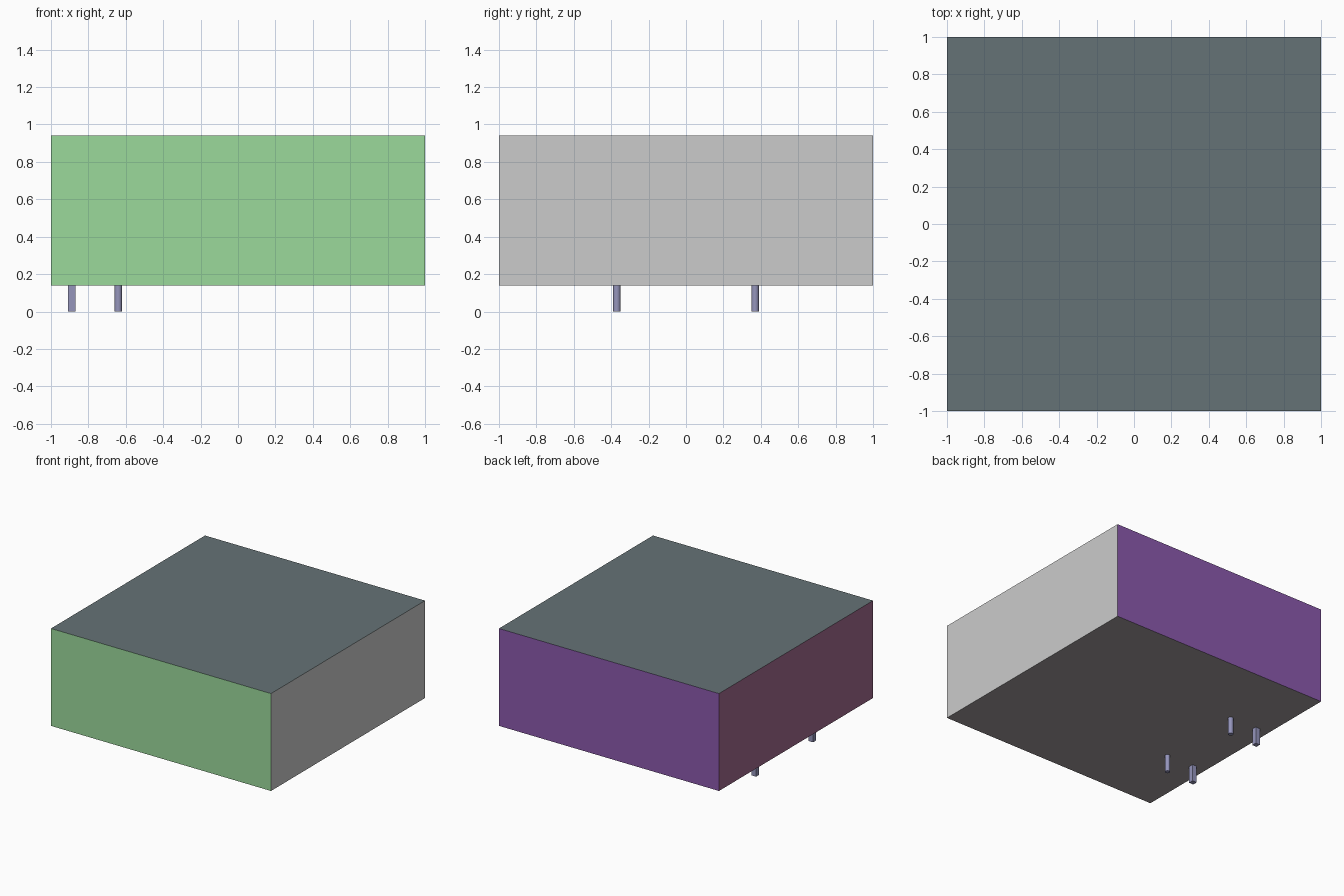
import bpy

if "Cube" in bpy.data.objects:
    bpy.data.objects.remove(bpy.data.objects["Cube"])


def material(name, r, g, b):
    m = bpy.data.materials.new(name)
    m.diffuse_color = (r, g, b, 1)
    m.use_nodes = True
    m.node_tree.nodes["Principled BSDF"].inputs["Base Color"].default_value = m.diffuse_color
    return m


def box(name, centre, size):
    bpy.ops.mesh.primitive_cube_add(size=1, location=centre)
    ob = bpy.context.object
    ob.name = name
    ob.scale = size
    bpy.ops.object.transform_apply(location=False, rotation=False, scale=True)
    return ob


# Main block, one colour per side
body = box("body", (0, 0, 0.54), (2, 2, 0.8))
sides = [
    ((0, -1, 0), material("front_green", 0.33, 0.70, 0.33)),
    ((0, 1, 0), material("back_purple", 0.26, 0.10, 0.42)),
    ((-1, 0, 0), material("left_plum", 0.36, 0.14, 0.27)),
    ((0, 0, 1), material("top_slate", 0.13, 0.17, 0.18)),
    ((0, 0, -1), material("underside_grey", 0.36, 0.33, 0.34)),
    ((1, 0, 0), material("right_grey", 0.8, 0.8, 0.8)),
]
for _, m in sides:
    body.data.materials.append(m)
for face in body.data.polygons:
    for i, (n, _) in enumerate(sides):
        if sum(a * b for a, b in zip(face.normal, n)) > 0.9:
            face.material_index = i

# Two pairs of pegs under the left side: square outer, round inner
peg_blue = material("peg_blue", 0.30, 0.30, 0.50)
for label, y in (("front", -0.37), ("back", 0.37)):
    outer = box(f"{label}_outer_peg", (-0.89, y, 0.07), (0.04, 0.04, 0.14))
    outer.data.materials.append(peg_blue)

    bpy.ops.mesh.primitive_cylinder_add(vertices=16, radius=0.02, depth=0.14,
                                        location=(-0.64, y, 0.07))
    inner = bpy.context.object
    inner.name = f"{label}_inner_peg"
    inner.data.materials.append(peg_blue)
    bpy.ops.object.shade_smooth_by_angle()
